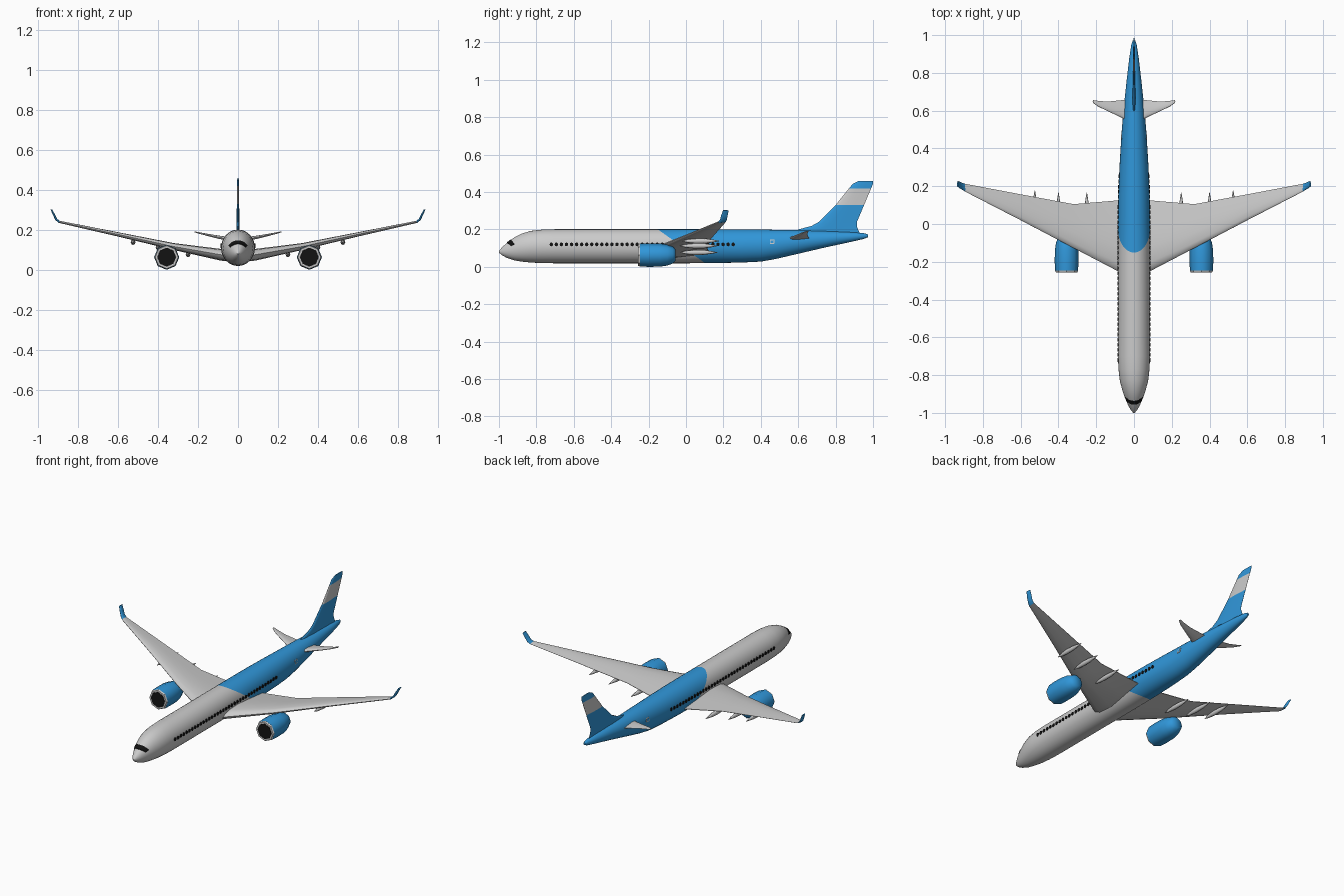
import bpy, bmesh
from math import sin, cos, pi, radians, sqrt
from mathutils import Vector

if "Cube" in bpy.data.objects:
    bpy.data.objects.remove(bpy.data.objects["Cube"])


def material(name, rgb):
    m = bpy.data.materials.new(name)
    m.diffuse_color = (*rgb, 1)
    m.use_nodes = True
    m.node_tree.nodes["Principled BSDF"].inputs["Base Color"].default_value = m.diffuse_color
    return m


BLUE = material("blue_paint", (0.03, 0.31, 0.70))
BLACK = material("black_glass", (0.006, 0.006, 0.006))


def finish(name, bm, mat=None, mirror=False, angle=40):
    bmesh.ops.recalc_face_normals(bm, faces=bm.faces)
    me = bpy.data.meshes.new(name)
    bm.to_mesh(me)
    bm.free()
    ob = bpy.data.objects.new(name, me)
    bpy.context.collection.objects.link(ob)
    if mat:
        me.materials.append(mat)
    if mirror:
        ob.modifiers.new("mirror", 'MIRROR').use_mirror_merge = False
    bpy.ops.object.select_all(action='DESELECT')
    ob.select_set(True)
    bpy.context.view_layer.objects.active = ob
    bpy.ops.object.shade_smooth_by_angle(angle=radians(angle))
    return ob


def loft(rings, bm=None):
    """Skin a list of equal closed rings and cap both ends."""
    bm = bm or bmesh.new()
    vs = [[bm.verts.new(p) for p in r] for r in rings]
    n = len(vs[0])
    for a, b in zip(vs, vs[1:]):
        for i in range(n):
            bm.faces.new((a[i], a[(i + 1) % n], b[(i + 1) % n], b[i]))
    bm.faces.new(vs[0])
    bm.faces.new(vs[-1])
    return bm


def lathe(profile, x, z, n, tall=1.0, bm=None):
    """Rings of (y, radius) about an axis along y."""
    return loft([[(x + r * sin(2 * pi * i / n), y, z + tall * r * cos(2 * pi * i / n))
                  for i in range(n)] for y, r in profile], bm)


FOIL = [(0, 0), (.03, .25), (.12, .43), (.35, .5), (.65, .32), (1, .03),
        (1, -.03), (.65, -.3), (.35, -.5), (.12, -.43), (.03, -.25)]


def foil(x, y0, y1, z, thick, tilt=0):
    """Wing section running along y; tilt turns its thickness from z towards -x."""
    t = radians(tilt)
    return [(x - sin(t) * h * thick, y0 + (y1 - y0) * c, z + cos(t) * h * thick) for c, h in FOIL]


# Fuselage stations: y, half width, top z, bottom z
BODY = [(-1, .004, .085, .076), (-.985, .017, .103, .063), (-.96, .031, .126, .049),
        (-.92, .048, .156, .035), (-.88, .062, .177, .028), (-.83, .075, .192, .023),
        (-.77, .082, .199, .02), (-.7, .085, .201, .019), (0, .085, .201, .019),
        (.15, .083, .201, .02), (.3, .077, .2, .023), (.4, .071, .199, .028),
        (.48, .066, .198, .042), (.6, .056, .196, .07), (.75, .040, .191, .105),
        (.88, .025, .185, .133), (.95, .014, .18, .149), (.972, .006, .174, .158)]


def body(y, ang, off=0.0):
    """Point on the fuselage skin; ang is measured from the top."""
    for a, b in zip(BODY, BODY[1:]):
        if y <= b[0]:
            break
    k = (y - a[0]) / (b[0] - a[0])
    w, t, d = (p + (q - p) * k for p, q in zip(a[1:], b[1:]))
    return Vector(((w + off) * sin(ang), y, (t + d) / 2 + ((t - d) / 2 + off) * cos(ang)))


# Fuselage, split by a slanted plane into grey front and blue rear
for name, mat, rear in (("front_fuselage", None, False), ("rear_fuselage", BLUE, True)):
    bm = loft([[body(s[0], 2 * pi * i / 32) for i in range(32)] for s in BODY])
    bmesh.ops.bisect_plane(bm, geom=bm.verts[:] + bm.edges[:] + bm.faces[:],
                           plane_co=(0, -.15, .2), plane_no=(0, 1, 1.4),
                           clear_inner=rear, clear_outer=not rear)
    finish(name, bm, mat)


def skin_patch(name, mat, y0, y1, a0, a1, sweep=0.0, off=.003, mirror=False, n=14):
    """Thin panel that follows the fuselage skin."""
    rings = []
    for i in range(n + 1):
        a = radians(a0 + (a1 - a0) * i / n)
        s = sweep * (a / radians(a1)) ** 2
        rings.append([body(y0 + s, a, off), body(y1 + s, a, off),
                      body(y1 + s, a, -.005), body(y0 + s, a, -.005)])
    finish(name, loft(rings), mat, mirror)


# Cockpit window and rear hatch
skin_patch("cockpit_window", BLACK, -.957, -.936, -68, 68, sweep=.02)
skin_patch("hatch_frame", None, .448, .474, 70, 87, off=.0015, mirror=True, n=3)
skin_patch("hatch_panel", BLUE, .453, .469, 73.5, 83.5, off=.0025, mirror=True, n=3)

# Cabin windows
bm = bmesh.new()
for k in range(37):
    y, z = -.72 + k * .027, .12
    x = body(y, pi / 2).x * sqrt(1 - ((z - .11) / .091) ** 2)
    loft([[(x + dx, y + .0095 * cos(pi * i / 4), z + .0105 * sin(pi * i / 4))
           for i in range(8)] for dx in (-.006, .003)], bm)
finish("cabin_windows", bm, BLACK, True)

# Main wings and upturned blue winglets
finish("wing", loft([foil(.02, -.284, .13, .068, .06), foil(.085, -.25, .125, .075, .058, 8),
                     foil(.32, -.127, .105, .116, .034, 10), foil(.6, .02, .157, .177, .021, 12),
                     foil(.895, .172, .213, .24, .011, 20)]), None, True)
finish("winglet", loft([foil(.895, .172, .213, .24, .011, 20), foil(.91, .182, .218, .252, .011, 55),
                        foil(.921, .188, .223, .275, .01, 68),
                        foil(.934, .198, .228, .302, .008, 68)]), BLUE, True)

# Flap track fairings under the trailing edges
bm = bmesh.new()
for x, tip, z in ((.25, .168, .077), (.4, .168, .112), (.525, .178, .138)):
    lathe([(tip - .2, .001), (tip - .17, .008), (tip - .12, .012), (tip - .07, .011),
           (tip - .03, .006), (tip, .001)], x, z, 8, 1.15, bm)
finish("flap_fairings", bm, None, True, 60)

# Engines: blue cowl, grey lip, black intake
EX, EZ = .357, .063
finish("engine_cowl", lathe([(-.247, .061), (-.2, .063), (-.14, .062), (-.1, .056), (-.07, .045),
                             (-.055, .03)], EX, EZ, 8), BLUE, True, 50)
finish("engine_lip", lathe([(-.246, .061), (-.256, .057), (-.256, .047), (-.25, .045)],
                           EX, EZ, 8), None, True, 30)
finish("engine_intake", lathe([(-.25, .046), (-.2572, .046)], EX, EZ, 8), BLACK, True, 30)

# Horizontal tail
finish("tailplane", loft([foil(.02, .535, .662, .148, .022), foil(.07, .565, .655, .158, .018, 10),
                          foil(.14, .598, .648, .172, .012, 12), foil(.19, .622, .652, .183, .008, 12),
                          foil(.218, .642, .656, .19, .004, 12)]), None, True)

# Tail fin in three colour bands: z, leading y, trailing y, thickness
FIN = [(.165, .56, .935, .016), (.2, .60, .92, .016), (.218, .67, .913, .015), (.24, .71, .914, .014),
       (.33, .80, .952, .012), (.42, .872, .99, .01), (.445, .893, 1, .009), (.46, .925, 1, .005)]
for name, mat, a, b in (("fin_base", BLUE, 0, 5), ("fin_band", None, 4, 6), ("fin_tip", BLUE, 5, 8)):
    finish(name, loft([foil(0, y0, y1, z, t, 90) for z, y0, y1, t in FIN[a:b]]), mat)
